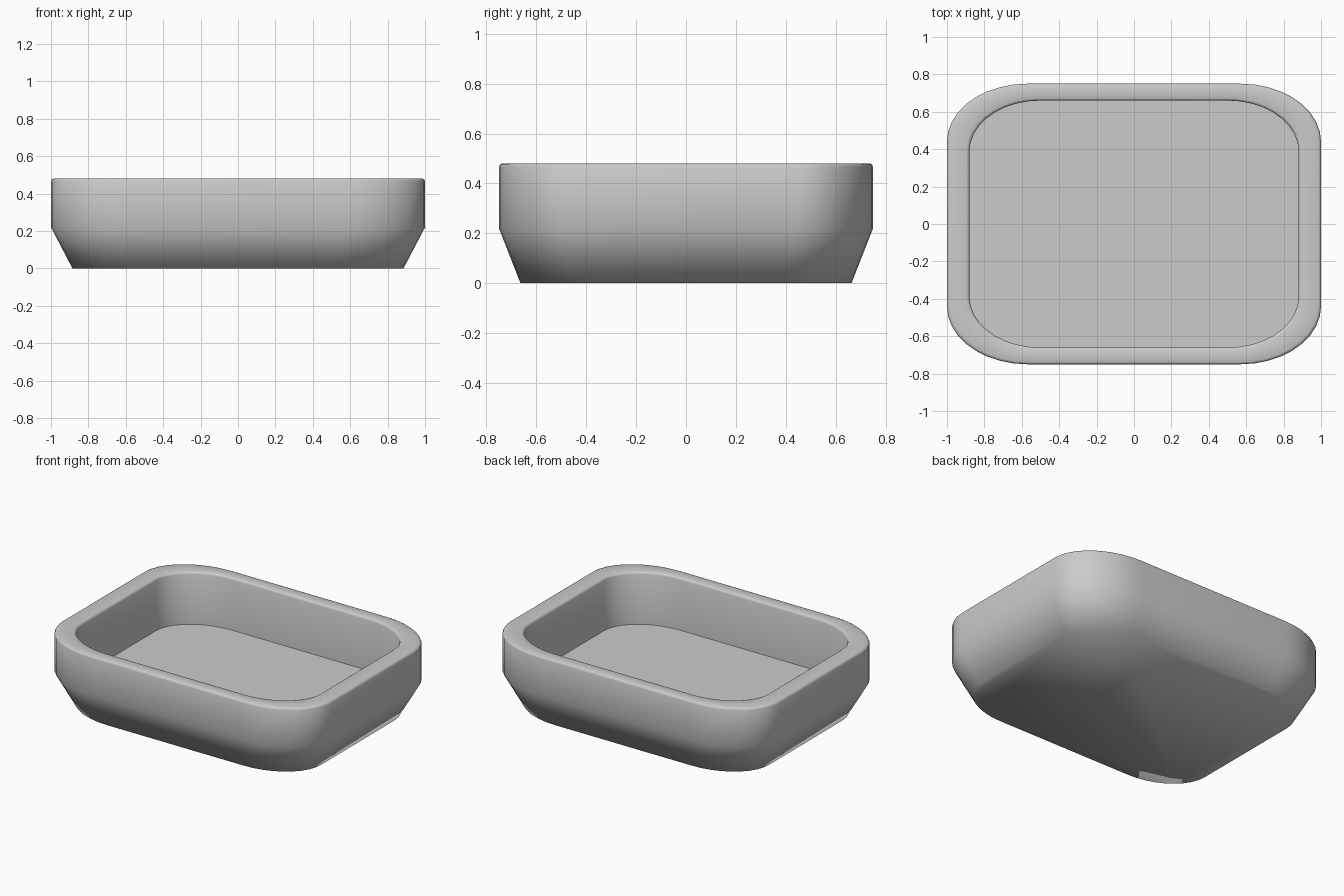
import bpy, bmesh, math

if "Cube" in bpy.data.objects:
    bpy.data.objects.remove(bpy.data.objects["Cube"])


def outline(scale, z, steps=9):
    """Rounded rectangle with elliptical corners, scaled about the centre."""
    pts = []
    for sx, sy, start in ((1, 1, 0), (-1, 1, 90), (-1, -1, 180), (1, -1, 270)):
        for i in range(steps + 1):
            a = math.radians(start + 90 * i / steps)
            x = sx * 0.57 + 0.43 * math.cos(a)
            y = sy * 0.44 + 0.31 * math.sin(a)
            pts.append((x * scale, y * scale, z))
    return pts


# Tray profile: base, flare, wall, rounded rim, inner wall down to the floor
profile = [(0.885, 0.0), (1.0, 0.22), (1.0, 0.465), (0.995, 0.476), (0.985, 0.48),
           (0.895, 0.48), (0.885, 0.476), (0.88, 0.465), (0.88, 0.13)]

bm = bmesh.new()
rings = [[bm.verts.new(p) for p in outline(s, z)] for s, z in profile]
n = len(rings[0])
for low, high in zip(rings, rings[1:]):
    for i in range(n):
        j = (i + 1) % n
        bm.faces.new((low[i], low[j], high[j], high[i]))
base = bm.faces.new(list(reversed(rings[0])))
floor = bm.faces.new(rings[-1])
for f in bm.faces:
    f.smooth = True

# Crisp edge where the inner wall meets the flat floor
for e in floor.edges:
    e.smooth = False
bmesh.ops.recalc_face_normals(bm, faces=bm.faces)

mesh = bpy.data.meshes.new("tray")
bm.to_mesh(mesh)
bm.free()
tray = bpy.data.objects.new("tray", mesh)
bpy.context.collection.objects.link(tray)
